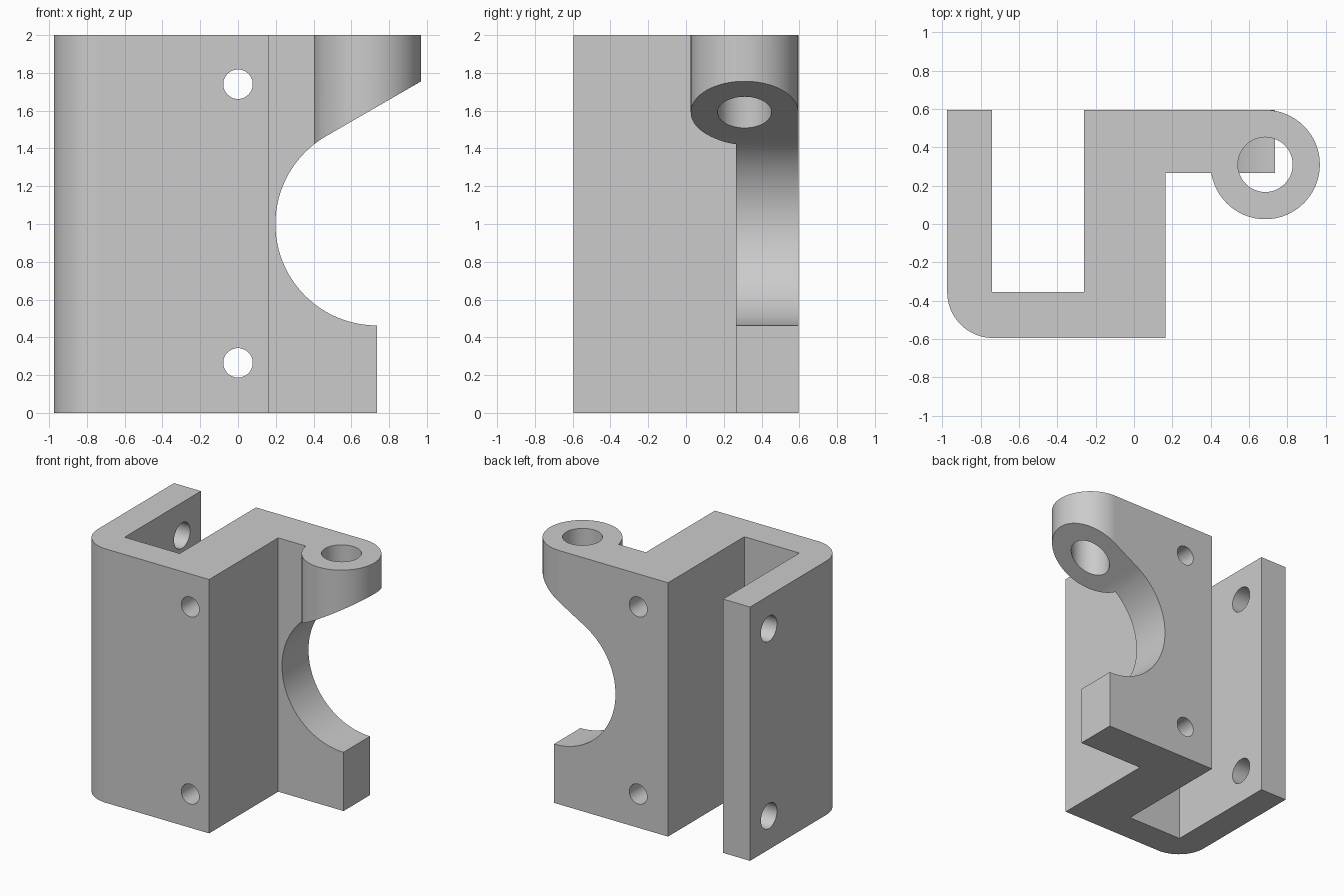
import bpy, bmesh, math
from mathutils import Vector

cube = bpy.data.objects.get("Cube")
if cube:
    bpy.data.objects.remove(cube, do_unlink=True)

grey = bpy.data.materials.new("plain grey")
grey.use_nodes = True
colour = (0.6, 0.6, 0.6, 1)
grey.diffuse_color = colour
grey.node_tree.nodes["Principled BSDF"].inputs["Base Color"].default_value = colour


def arc(cx, cy, r, start, end, steps):
    """Points along a circular arc, angles in degrees."""
    angles = [math.radians(start + (end - start) * i / steps) for i in range(steps + 1)]
    return [(cx + r * math.cos(a), cy + r * math.sin(a)) for a in angles]


def prism(name, outline, axis, low, high):
    """Extrude a 2D outline along an axis between two positions."""
    place = {"x": lambda u, v, d: (d, u, v),
             "y": lambda u, v, d: (u, d, v),
             "z": lambda u, v, d: (u, v, d)}[axis]
    shift = Vector(place(0, 0, high - low))
    bm = bmesh.new()
    face = bm.faces.new([bm.verts.new(place(u, v, low)) for u, v in outline])
    extruded = bmesh.ops.extrude_face_region(bm, geom=[face])["geom"]
    moved = [g for g in extruded if isinstance(g, bmesh.types.BMVert)]
    bmesh.ops.translate(bm, verts=moved, vec=shift)
    bmesh.ops.recalc_face_normals(bm, faces=bm.faces)
    mesh = bpy.data.meshes.new(name)
    bm.to_mesh(mesh)
    bm.free()
    mesh.materials.append(grey)
    obj = bpy.data.objects.new(name, mesh)
    bpy.context.collection.objects.link(obj)
    return obj


def rod(name, u, v, r, axis, low, high, sides=48):
    return prism(name, arc(u, v, r, 0, 360, sides)[:-1], axis, low, high)


def combine(target, other, operation):
    """Apply a boolean and remove the tool object."""
    mod = target.modifiers.new(operation.lower(), "BOOLEAN")
    mod.operation = operation
    mod.solver = "EXACT"
    mod.object = other
    bpy.context.view_layer.objects.active = target
    bpy.ops.object.modifier_apply(modifier=mod.name)
    bpy.data.objects.remove(other, do_unlink=True)


HEIGHT, BACK, FRONT = 2.0, 0.595, -0.595
CUT_X, CUT_Z, CUT_R = 0.735, 1.0, 0.537
BOSS_X, BOSS_Y, BOSS_R = 0.685, 0.31, 0.285

# U-shaped channel with one thin wall and one thick wall
channel = [(-0.975, BACK)] + arc(-0.735, -0.355, 0.24, 180, 270, 16)
channel += [(0.165, FRONT), (0.165, BACK), (-0.26, BACK),
            (-0.26, -0.355), (-0.74, -0.355), (-0.74, BACK)]
bracket = prism("hinge_bracket", channel, "z", 0, HEIGHT)

# Round notch running into a sloped underside
notch = arc(CUT_X, CUT_Z, CUT_R, 270, 120, 40)
slope_x, slope_z = notch[-1]


def slope(x):
    return slope_z + (x - slope_x) * math.tan(math.radians(30))


# Flange plate along the back
plate = [(0.12, 0), (CUT_X, 0)] + notch
plate += [(BOSS_X, slope(BOSS_X)), (BOSS_X, HEIGHT), (0.12, HEIGHT)]
flange = prism("flange", plate, "y", 0.265, BACK)

# Pivot boss, trimmed underneath by the notch and slope
boss = rod("pivot_boss", BOSS_X, BOSS_Y, BOSS_R, "z", 1.2, HEIGHT, 64)
trim = prism("boss_trim", notch + [(1.3, slope(1.3)), (1.3, notch[0][1])], "y", -1, 1)
combine(boss, trim, "DIFFERENCE")

combine(bracket, flange, "UNION")
combine(bracket, boss, "UNION")
combine(bracket, rod("pivot_bore", BOSS_X, BOSS_Y, 0.143, "z", 1.2, 2.2), "DIFFERENCE")

# Screw holes through the thick wall and the thin wall
for z in (0.265, 1.74):
    combine(bracket, rod("block_hole", 0, z, 0.078, "y", -1, 1), "DIFFERENCE")
    combine(bracket, rod("wall_hole", 0.36, z, 0.1, "x", -1.2, -0.5), "DIFFERENCE")

# Smooth curved surfaces, keep flats flat
bpy.ops.object.select_all(action="DESELECT")
bracket.select_set(True)
bpy.context.view_layer.objects.active = bracket
bpy.ops.object.shade_smooth_by_angle(angle=math.radians(25))
weighted = bracket.modifiers.new("weighted_normals", "WEIGHTED_NORMAL")
weighted.keep_sharp = True
